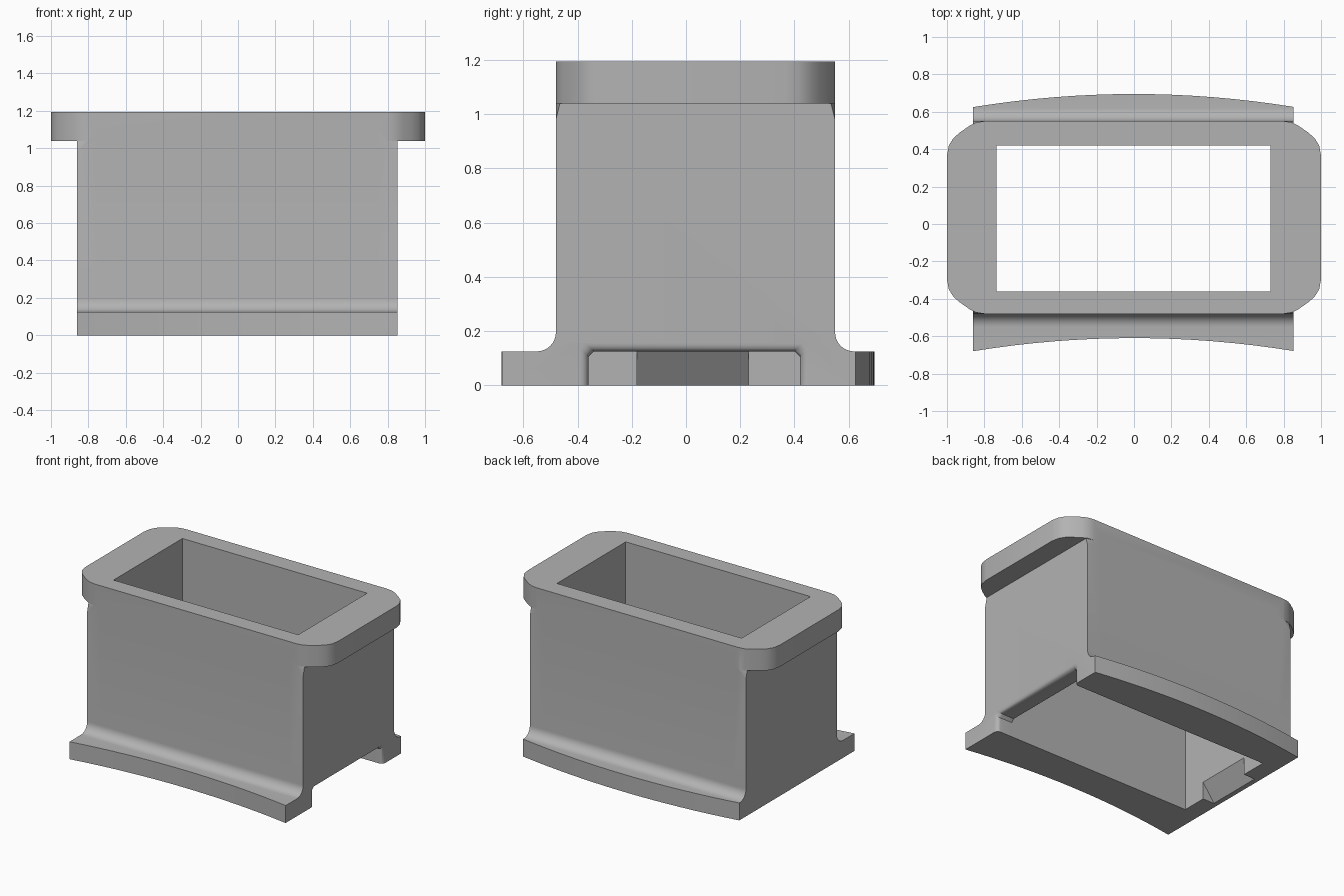
import bpy, bmesh, math
from mathutils import Vector

cube = bpy.data.objects.get("Cube")
if cube:
    bpy.data.objects.remove(cube, do_unlink=True)

grey = bpy.data.materials.new("plain grey")
grey.use_nodes = True
grey.diffuse_color = (0.45, 0.45, 0.45, 1)
grey.node_tree.nodes["Principled BSDF"].inputs["Base Color"].default_value = (0.45, 0.45, 0.45, 1)

X0, X1 = -0.86, 0.853           # body ends
Y0, Y1 = -0.48, 0.55            # body front and back
HX0, HX1, HY0, HY1 = -0.735, 0.73, -0.36, 0.42   # opening
FOOT, FILLET = 0.125, 0.07
RIM_Z, TOP = 1.04, 1.195


def loft(name, rings, trims=()):
    """Closed solid through a list of equal-sized point rings, optionally cut by planes."""
    bm = bmesh.new()
    loops = [[bm.verts.new(p) for p in ring] for ring in rings]
    for a, b in zip(loops, loops[1:]):
        for i in range(len(a)):
            j = (i + 1) % len(a)
            bm.faces.new((a[i], a[j], b[j], b[i]))
    bm.faces.new(loops[0])
    bm.faces.new(loops[-1])
    for point, normal in trims:
        bmesh.ops.bisect_plane(bm, geom=bm.verts[:] + bm.edges[:] + bm.faces[:],
                               plane_co=point, plane_no=normal, clear_outer=True)
        bmesh.ops.holes_fill(bm, edges=[e for e in bm.edges if e.is_boundary])
    bmesh.ops.recalc_face_normals(bm, faces=bm.faces)
    mesh = bpy.data.meshes.new(name)
    bm.to_mesh(mesh)
    bm.free()
    ob = bpy.data.objects.new(name, mesh)
    bpy.context.collection.objects.link(ob)
    mesh.materials.append(grey)
    return ob


def combine(target, other, operation):
    """Apply a boolean and remove the helper."""
    other.hide_render = True
    bpy.context.view_layer.objects.active = target
    mod = target.modifiers.new("boolean", 'BOOLEAN')
    mod.operation, mod.object, mod.solver = operation, other, 'EXACT'
    bpy.ops.object.modifier_apply(modifier=mod.name)
    bpy.data.objects.remove(other, do_unlink=True)


def box(name, x0, x1, y0, y1, z0, z1):
    return loft(name, [[(x0, y0, z), (x1, y0, z), (x1, y1, z), (x0, y1, z)] for z in (z0, z1)])


# Body and curved feet: one cross-section swept along x
def section(x):
    bow = 0.07 * (1 - (x / 0.86) ** 2)
    front, back = -0.68 + bow, 0.625 + bow
    arc = [(FILLET * (1 - math.sin(t)), FILLET * (1 - math.cos(t)))
           for t in (math.pi / 2 * i / 8 for i in range(9))]
    pts = [(front, 0), (front, FOOT)]
    pts += [(Y0 - a, FOOT + b) for a, b in arc]
    pts += [(Y0, 1.1), (Y1, 1.1)]
    pts += [(Y1 + a, FOOT + b) for a, b in reversed(arc)]
    pts += [(back, FOOT), (back, 0)]
    return [(x, y, z) for y, z in pts]


# Slanted trims where the body corners meet the rounded rim
trims = []
for x, sx in ((X0, -1), (X1, 1)):
    for y, sy in ((Y0, -1), (Y1, 1)):
        p = Vector((x, y, 0.98))
        n = Vector((-0.055 * sx, 0, 0.06)).cross(Vector((0, -0.015 * sy, 0.06)))
        if n.z < 0:
            n.negate()
        trims.append((p, n))

steps = 16
duct = loft("rectangular_duct",
            [section(X0 + (X1 - X0) * i / steps) for i in range(steps + 1)], trims)

# Top rim with rounded corners
corner = [(1.0, 0.33), (0.99, 0.385), (0.965, 0.425), (0.93, 0.455),
          (0.88, 0.49), (0.845, 0.508), (0.80, 0.515)]
mid = (Y0 + Y1) / 2
outline = corner + [(-x, y) for x, y in reversed(corner)]
outline += [(-x, -y) for x, y in outline]
rim = loft("rim", [[(x, y + mid, z) for x, y in outline] for z in (RIM_Z, TOP)])
combine(duct, rim, 'UNION')

# Opening straight through
combine(duct, box("opening_cutter", HX0, HX1, HY0, HY1, -0.2, 1.5), 'DIFFERENCE')


# Notch in the right end with a rounded outer edge
def notch_ring(x, grow):
    c = 0.02
    y0, y1, z = HY0 - grow, HY1 + grow, FOOT + grow
    return [(x, y0, -0.1), (x, y0, z - c), (x, y0 + c, z),
            (x, y1 - c, z), (x, y1, z - c), (x, y1, -0.1)]


R = 0.03
rings = [notch_ring(HX1 - 0.1, 0)]
for i in range(7):
    t = math.pi / 2 * i / 6
    rings.append(notch_ring(X1 - R + R * math.sin(t), R * (1 - math.cos(t))))
rings.append(notch_ring(X1 + 0.1, R))
combine(duct, loft("notch_cutter", rings), 'DIFFERENCE')

# Wedge-shaped recess inside the opposite wall
wedge = [(HX0 + 0.05, -0.05), (HX0 - 0.1, -0.05), (HX0 - 0.09, 0),
         (HX0, FOOT), (HX0 + 0.05, FOOT)]
combine(duct, loft("recess_cutter", [[(x, y, z) for x, z in wedge] for y in (-0.18, 0.23)]),
        'DIFFERENCE')

# Smooth fillets and rim corners, crisp edges
bpy.ops.object.select_all(action='DESELECT')
duct.select_set(True)
bpy.context.view_layer.objects.active = duct
bpy.ops.object.shade_smooth_by_angle(angle=math.radians(32))
